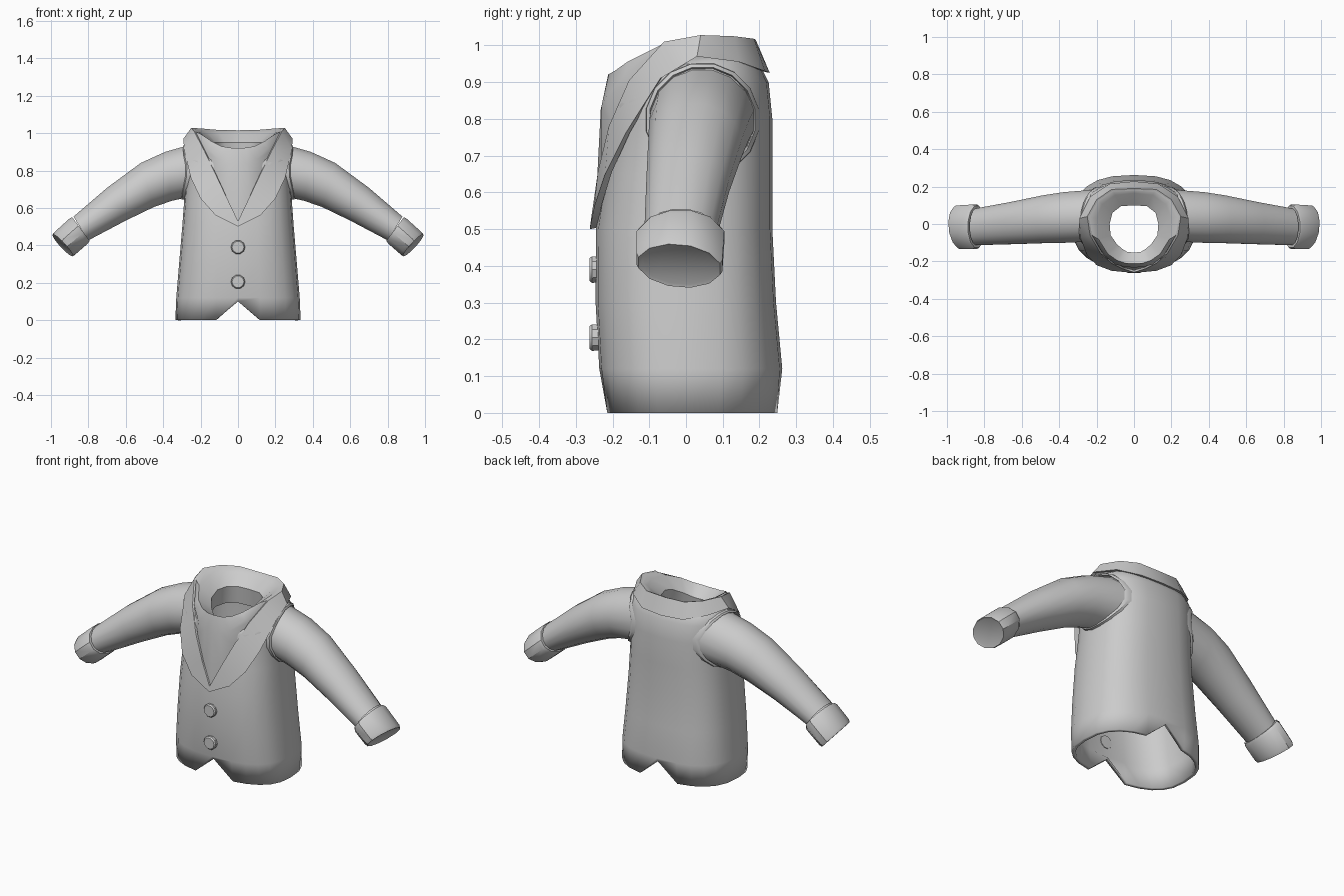
import bpy, bmesh, math

if "Cube" in bpy.data.objects:
    bpy.data.objects.remove(bpy.data.objects["Cube"])

grey = bpy.data.materials.new("cloth_grey")
grey.diffuse_color = (0.6, 0.6, 0.6, 1)
grey.use_nodes = True
grey.node_tree.nodes["Principled BSDF"].inputs["Base Color"].default_value = grey.diffuse_color


def loft(name, rings, closed=True, cap=False, mirror=False, angle=35, thick=0, flip=False):
    """Skin a list of equal-length rings of points."""
    bm = bmesh.new()
    vs = [[bm.verts.new(p) for p in r] for r in rings]
    n = len(rings[0])
    for a, b in zip(vs, vs[1:]):
        for i in range(n if closed else n - 1):
            j = (i + 1) % n
            bm.faces.new((a[i], a[j], b[j], b[i]))
    if cap:
        bm.faces.new(vs[-1])
    if flip:
        bmesh.ops.reverse_faces(bm, faces=bm.faces)
    me = bpy.data.meshes.new(name)
    bm.to_mesh(me)
    bm.free()
    me.materials.append(grey)
    ob = bpy.data.objects.new(name, me)
    bpy.context.collection.objects.link(ob)
    if mirror:
        ob.modifiers.new("mirror", 'MIRROR')
    if thick:
        s = ob.modifiers.new("thickness", 'SOLIDIFY')
        s.thickness, s.offset = thick, -1
    bpy.ops.object.select_all(action='DESELECT')
    ob.select_set(True)
    bpy.context.view_layer.objects.active = ob
    bpy.ops.object.shade_smooth_by_angle(angle=math.radians(angle))
    return ob


# Torso profile: height, half width, front y, back y, drop at the front
BODY = [(0, .335, -.22, .255, 0), (.12, .33, -.236, .262, 0), (.3, .315, -.246, .245, 0),
        (.5, .298, -.245, .235, 0), (.65, .287, -.222, .235, 0), (.8, .28, -.205, .235, .03),
        (.9, .285, -.2, .225, .07), (.95, .27, -.19, .2, .1), (.985, .22, -.18, .17, .13)]
EXP = 2.6


def body_x(y, z):
    """Half width of the torso at a given depth and height."""
    for p, q in zip(BODY, BODY[1:]):
        if z <= q[0] or q is BODY[-1]:
            t = min(1, (z - p[0]) / (q[0] - p[0]))
            hx, yf, yb = (p[i] + t * (q[i] - p[i]) for i in (1, 2, 3))
            f = min(.97, abs(y / (yf if y < 0 else yb)))
            return hx * (1 - f ** EXP) ** (1 / EXP)


# Torso shell with a notch in the hem, front and back
rings = []
for k, (z, hx, yf, yb, drop) in enumerate(BODY):
    ring = []
    for i in range(24):
        a = math.tau * i / 24
        c, s = math.cos(a), math.sin(a)
        x = hx * math.copysign(abs(c) ** (2 / EXP), c)
        f = abs(s) ** (2 / EXP)
        y = f * (yf if s < 0 else yb)
        zz = z - (drop * f if s < 0 else 0)
        if k == 0 and i in (6, 18):
            zz = .1
        ring.append((x, y, zz))
    rings.append(ring)
loft("torso", rings, thick=.02)

# Collar and lapels, half loops from the back centre to the front centre
edge = [(0, .228, .925), (.13, .215, .93), (.235, .145, .955), (.292, .03, .97), (.288, -.07, .91),
        (.252, -.165, .76), (.2, -.22, .65), (.12, -.25, .56), (0, -.262, .5)]
crest = [(0, .19, 1.015), (.12, .185, 1.018), (.2, .13, 1.025), (.25, .04, 1.028), (.235, -.06, 1.01),
         (.18, -.155, .905), (.12, -.21, .78), (.06, -.24, .655), (0, -.258, .53)]
under = [(x * .92, y * .92, z + .004) for x, y, z in edge]
fold = [(x * .96, y * .96, z - .004) for x, y, z in crest]
loft("collar", [under, edge, crest, fold], closed=False, mirror=True, flip=True)

# Shirt front rolling over into the neck opening
bulge = [(0, .178, 1.01), (.11, .172, 1.012), (.185, .12, 1.018), (.225, .035, 1.02), (.21, -.07, 1.0),
         (.16, -.168, .92), (.1, -.216, .86), (.05, -.23, .835), (0, -.232, .825)]
rim = [(0, .165, 1.0), (.1, .155, 1.0), (.17, .105, 1.005), (.2, .03, 1.005), (.19, -.08, .99),
       (.14, -.16, .955), (.09, -.195, .93), (.045, -.21, .922), (0, -.212, .92)]
hole = [(0, .1, .95), (.07, .095, .95), (.115, .06, .95), (.13, 0, .95), (.125, -.06, .93),
        (.09, -.11, .9), (.06, -.135, .88), (.035, -.15, .87), (0, -.152, .87)]
low = [(x * 1.1, y * 1.1, z - .1) for x, y, z in hole]
loft("shirt_neck", [fold, bulge, rim, hole, low], closed=False, mirror=True, angle=50, flip=True)


def section(top, bot, yc, hy, n=16, grow=1, lean=0, push=0):
    """Ellipse spanning a top and a bottom point in x, z."""
    out = []
    for i in range(n):
        a = math.tau * (i + .5) / n
        c, s = math.cos(a) * grow, math.sin(a) * grow
        d = lean * hy * s + push
        out.append(((top[0] + bot[0]) / 2 + c * (top[0] - bot[0]) / 2 + .73 * d, yc + hy * s,
                    (top[1] + bot[1]) / 2 + c * (top[1] - bot[1]) / 2 - .68 * d))
    return out


def on_body(grow, lift):
    """Armhole outline laid on the torso surface."""
    return [(body_x(y, z) + lift, y, z)
            for _, y, z in section((0, .94), (0, .655), .045, .143, grow=grow)]


# Sleeves and the raised trim round each armhole
loft("sleeve", [on_body(1, -.015),
                section((.39, .902), (.355, .635), .035, .138),
                section((.52, .843), (.45, .602), .025, .13),
                section((.70, .71), (.60, .53), .005, .115),
                section((.88, .555), (.80, .425), -.015, .1)], mirror=True)
loft("armhole_trim", [on_body(1.1, -.01), on_body(1.09, .014), on_body(1.02, .016), on_body(.98, -.01)],
     mirror=True)

# Cuffs with a closed end
st, sb, et, eb = (.89, .555), (.79, .42), (.995, .462), (.88, .338)
loft("cuff", [section(st, sb, -.015, .118, 12, .8),
              section(st, sb, -.015, .118, 12, .97),
              section(st, sb, -.015, .121, 12, 1.02, 0, .015),
              section(et, eb, -.018, .121, 12, 1.0, .12, -.015),
              section(et, eb, -.018, .121, 12, .95, .12),
              section(et, eb, -.018, .121, 12, .85, .12, -.004)], cap=True, mirror=True)

# Two front buttons
for z in (.39, .205):
    rings = [[(r * math.cos(math.tau * i / 10), y, z + r * math.sin(math.tau * i / 10)) for i in range(10)]
             for r, y in ((.001, -.215), (.036, -.215), (.038, -.256), (.032, -.263))]
    loft("button", rings, cap=True)
